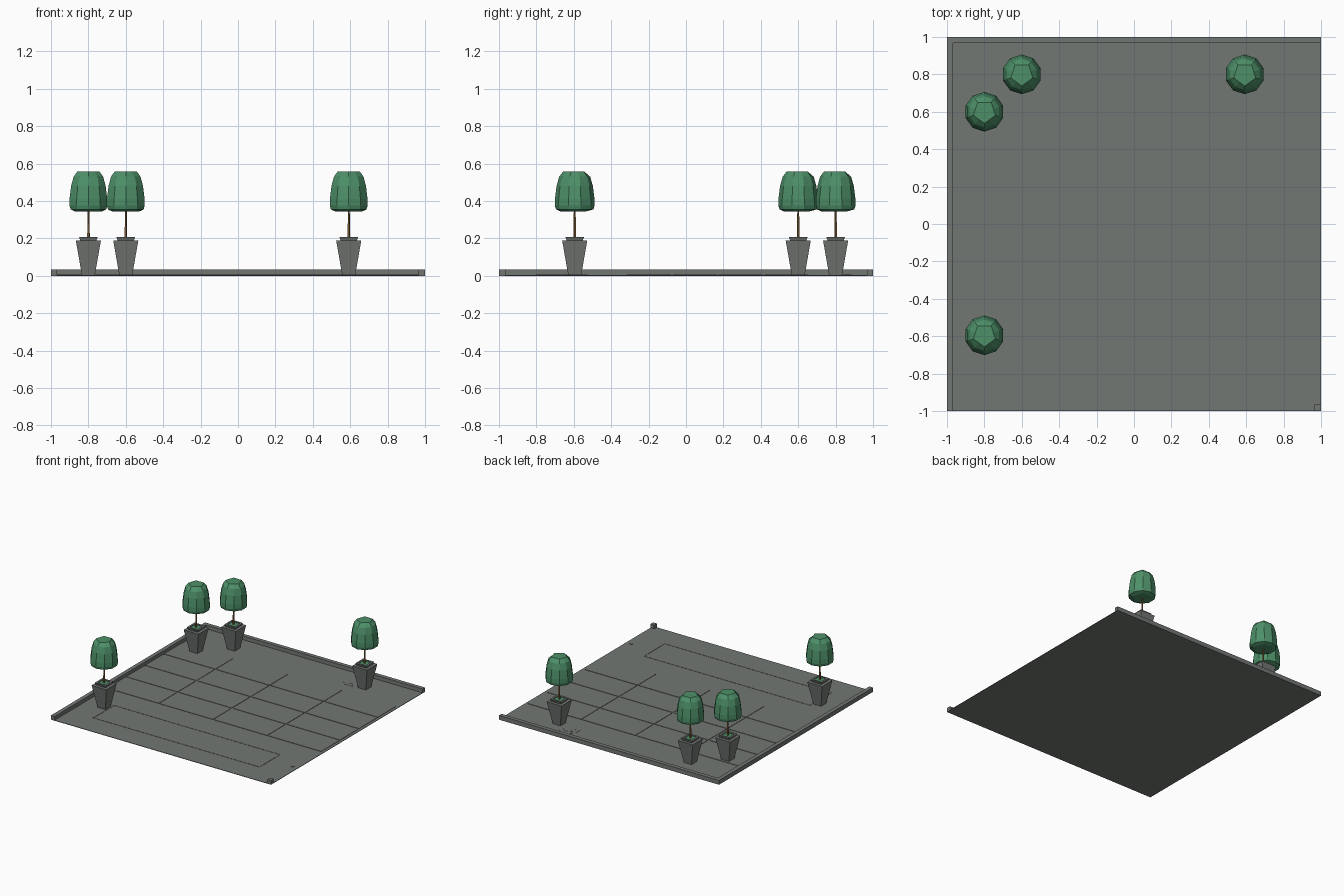
import bpy, bmesh, math

if "Cube" in bpy.data.objects:
    bpy.data.objects.remove(bpy.data.objects["Cube"])

def material(name, rgb):
    m = bpy.data.materials.new(name)
    m.diffuse_color = (*rgb, 1)
    m.use_nodes = True
    m.node_tree.nodes["Principled BSDF"].inputs["Base Color"].default_value = m.diffuse_color
    return m

STONE = material("stone grey", (0.17, 0.185, 0.173))
GREEN = material("leaf green", (0.075, 0.28, 0.14))
BARK = material("bark brown", (0.30, 0.15, 0.04))

def finish(bm, name, mat):
    bmesh.ops.recalc_face_normals(bm, faces=bm.faces)
    me = bpy.data.meshes.new(name)
    bm.to_mesh(me)
    bm.free()
    me.materials.append(mat)
    ob = bpy.data.objects.new(name, me)
    bpy.context.collection.objects.link(ob)
    return ob

def boxes(name, items, mat=STONE):
    """One object made of boxes given as (x0, x1, y0, y1, z0, z1)."""
    bm = bmesh.new()
    for x0, x1, y0, y1, z0, z1 in items:
        vs = bmesh.ops.create_cube(bm, size=1)["verts"]
        for v in vs:
            v.co = ((x0 + x1) / 2 + v.co.x * (x1 - x0),
                    (y0 + y1) / 2 + v.co.y * (y1 - y0),
                    (z0 + z1) / 2 + v.co.z * (z1 - z0))
    return finish(bm, name, mat)

def lathe(name, profile, sides, mat, loc, turn=0.0, pent_top=False):
    """Flat-faced stack of rings (radius, z), capped at both ends."""
    bm = bmesh.new()
    rings = []
    for k, (r, z) in enumerate(profile):
        ring = []
        for i in range(sides):
            a = turn + 2 * math.pi * i / sides
            # end rings of the crown are pentagons: odd points sit mid-edge
            f = math.cos(math.pi / 5) if pent_top and i % 2 and k in (0, len(profile) - 1) else 1
            ring.append(bm.verts.new((r * f * math.cos(a), r * f * math.sin(a), z)))
        rings.append(ring)
    for a, b in zip(rings, rings[1:]):
        for i in range(sides):
            j = (i + 1) % sides
            bm.faces.new((a[i], a[j], b[j], b[i]))
    bm.faces.new(rings[0][::-1])
    bm.faces.new(rings[-1])
    ob = finish(bm, name, mat)
    ob.location = loc
    return ob

# floor slab, low walls on the left and back, corner post
F = 0.004
boxes("floor", [(-1, 1, -1, 1, 0, F)])
boxes("left_wall", [(-1, -0.967, -1, 0.967, 0, 0.035)])
boxes("back_wall", [(-1, 1, 0.967, 1, 0, 0.035)])
boxes("corner_post", [(0.965, 1, -1, -0.965, 0, 0.035)])

# paving tiles with narrow joints
xs = [-0.972, -0.495, -0.002, 0.49, 0.982]
ys = [-0.32, -0.075, 0.17, 0.415, 0.66]
g = 0.005
boxes("paving_tiles", [(xa + g, xb - g, ya + g, yb - g, 0.001, 0.007)
                       for xa, xb in zip(xs, xs[1:]) for ya, yb in zip(ys, ys[1:])])

# thin rectangular frame at the front
x0, x1, y0, y1, w = -0.76, 0.757, -0.802, -0.527, 0.008
boxes("front_border", [(x0, x1, y0, y0 + w, 0.001, 0.006), (x0, x1, y1 - w, y1, 0.001, 0.006),
                       (x0, x0 + w, y0 + w, y1 - w, 0.001, 0.006),
                       (x1 - w, x1, y0 + w, y1 - w, 0.001, 0.006)])

# eight-sided drain cover and small floor stud
lathe("drain_plate", [(0.086, 0.001), (0.086, 0.0055)], 8, STONE, (0.47, 0.838, 0), math.pi / 8)
lathe("drain_centre", [(0.052, 0.001), (0.052, 0.007)], 8, STONE, (0.47, 0.838, 0), math.pi / 8)
lathe("floor_stud", [(0.013, 0.001), (0.013, 0.008)], 8, STONE, (0.952, -0.65, 0), math.pi / 8)

# potted trees
R2 = math.sqrt(2)
POT = [(0.034, 0), (0.067, 0.188), (0.043, 0.188), (0.05, 0.208), (0.034, 0.208), (0.034, 0.196)]
CROWN = [(0.078, 0.345), (0.100, 0.355), (0.106, 0.375), (0.106, 0.41),
         (0.097, 0.48), (0.083, 0.53), (0.062, 0.558)]
for n, (x, y) in enumerate([(-0.6, 0.8), (-0.8, 0.6), (0.592, 0.8), (-0.8, -0.595)], 1):
    loc = (x, y, 0)
    lathe(f"pot_{n}", [(r * R2, z) for r, z in POT], 4, STONE, loc, math.pi / 4)
    lathe(f"moss_{n}", [(0.033 * R2, 0.19), (0.033 * R2, 0.203)], 4, GREEN, loc, math.pi / 4)
    lathe(f"trunk_{n}", [(0.008, 0.195), (0.005, 0.36)], 5, BARK, loc)
    lathe(f"crown_{n}", CROWN, 10, GREEN, loc, -math.pi / 2, True)
